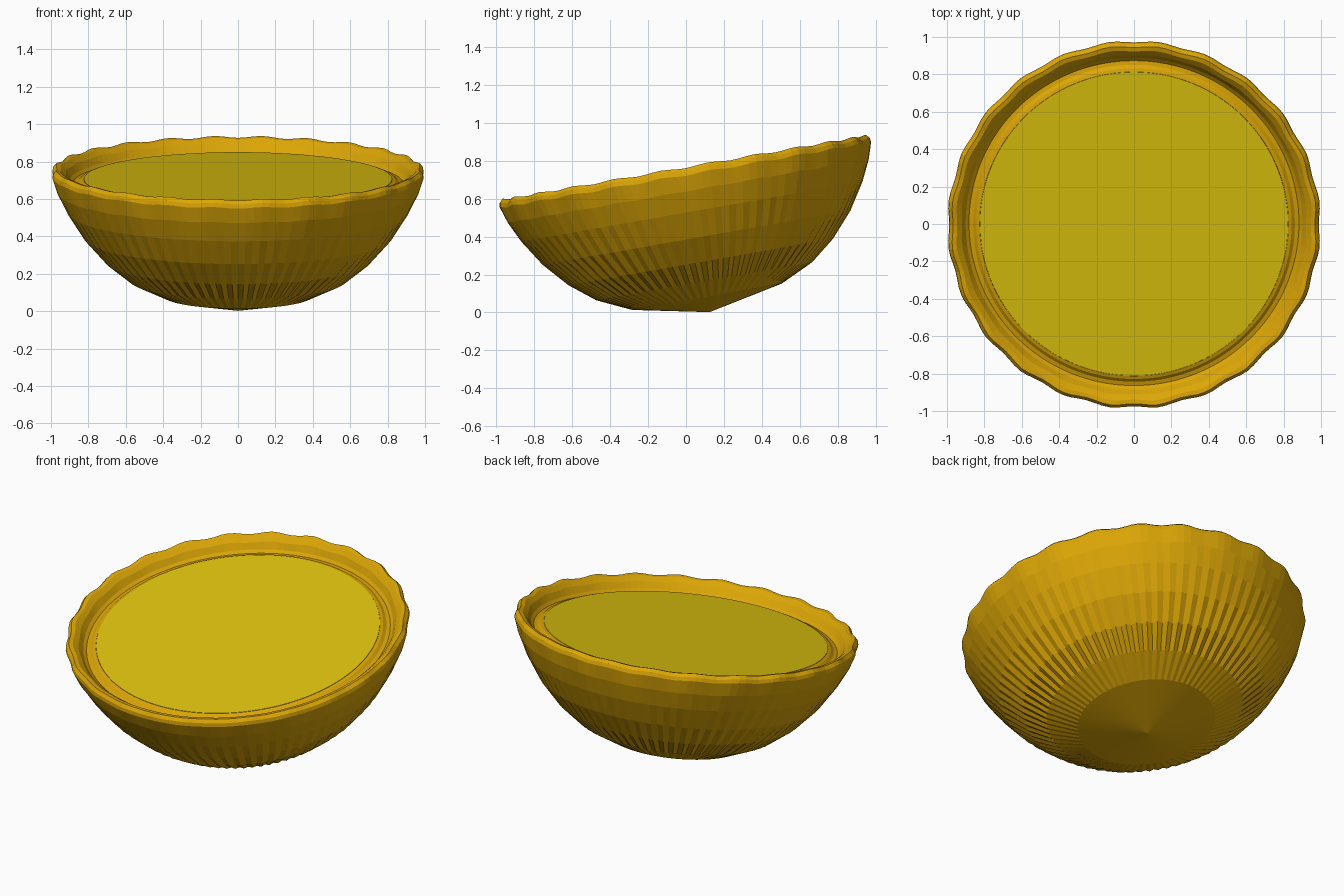
import bpy, bmesh, math

if "Cube" in bpy.data.objects:
    bpy.data.objects.remove(bpy.data.objects["Cube"])

TILT = math.radians(10)
SEGS = 144      # six per scallop, two per flute
SCALLOPS = 24


def material(name, rgb):
    m = bpy.data.materials.new(name)
    m.diffuse_color = (*rgb, 1)
    m.use_nodes = True
    m.node_tree.nodes["Principled BSDF"].inputs["Base Color"].default_value = m.diffuse_color
    return m


def lathe(name, rings, mat, cap_start=False, cap_end=False):
    """Revolve rings of (radius, height, scallop, flute) around z, then tilt."""
    bm = bmesh.new()
    loops = []
    for r, h, scallop, flute in rings:
        if r == 0:
            loops.append([bm.verts.new((0, 0, h))] * SEGS)
            continue
        loop = []
        for i in range(SEGS):
            a = 2 * math.pi * i / SEGS
            wave = -math.cos(SCALLOPS * a)
            rad = r + scallop * wave + flute * (1 if i % 2 else -1)
            loop.append(bm.verts.new((rad * math.cos(a), rad * math.sin(a),
                                      h + 0.8 * scallop * wave)))
        loops.append(loop)
    for lo, hi in zip(loops, loops[1:]):
        for i in range(SEGS):
            j = (i + 1) % SEGS
            quad = list(dict.fromkeys((lo[i], lo[j], hi[j], hi[i])))
            bm.faces.new(quad)
    if cap_start:
        bm.faces.new(loops[0][::-1])
    if cap_end:
        bm.faces.new(loops[-1])
    me = bpy.data.meshes.new(name)
    bm.to_mesh(me)
    bm.free()
    me.materials.append(mat)
    ob = bpy.data.objects.new(name, me)
    ob.location = (0, 0.125, 0)
    ob.rotation_euler = (TILT, 0, 0)
    bpy.context.collection.objects.link(ob)
    return ob


# Fluted bowl with scalloped rim and a shallow inner gutter
lathe("bowl", [
    (0, 0.002, 0, 0),
    (0.40, 0.084, 0, 0),
    (0.57, 0.167, 0, 0.008),
    (0.70, 0.27, 0, 0.008),
    (0.82, 0.40, 0, 0.004),
    (0.912, 0.54, 0, 0.0015),
    (0.967, 0.65, 0.003, 0),
    (0.994, 0.735, 0.006, 0),
    (0.990, 0.757, 0.006, 0),
    (0.973, 0.775, 0.006, 0),
    (0.95, 0.770, 0.005, 0),
    (0.922, 0.745, 0.003, 0),
    (0.90, 0.708, 0, 0),
    (0.882, 0.693, 0, 0),
    (0.86, 0.697, 0, 0),
    (0.843, 0.711, 0, 0),
    (0.825, 0.716, 0, 0),
], material("amber", (0.72, 0.385, 0.002)))

# Flat filling disc
lathe("filling", [
    (0.824, 0.70, 0, 0),
    (0.824, 0.718, 0, 0),
], material("yellow", (0.74, 0.55, 0.004)), cap_start=True, cap_end=True)
